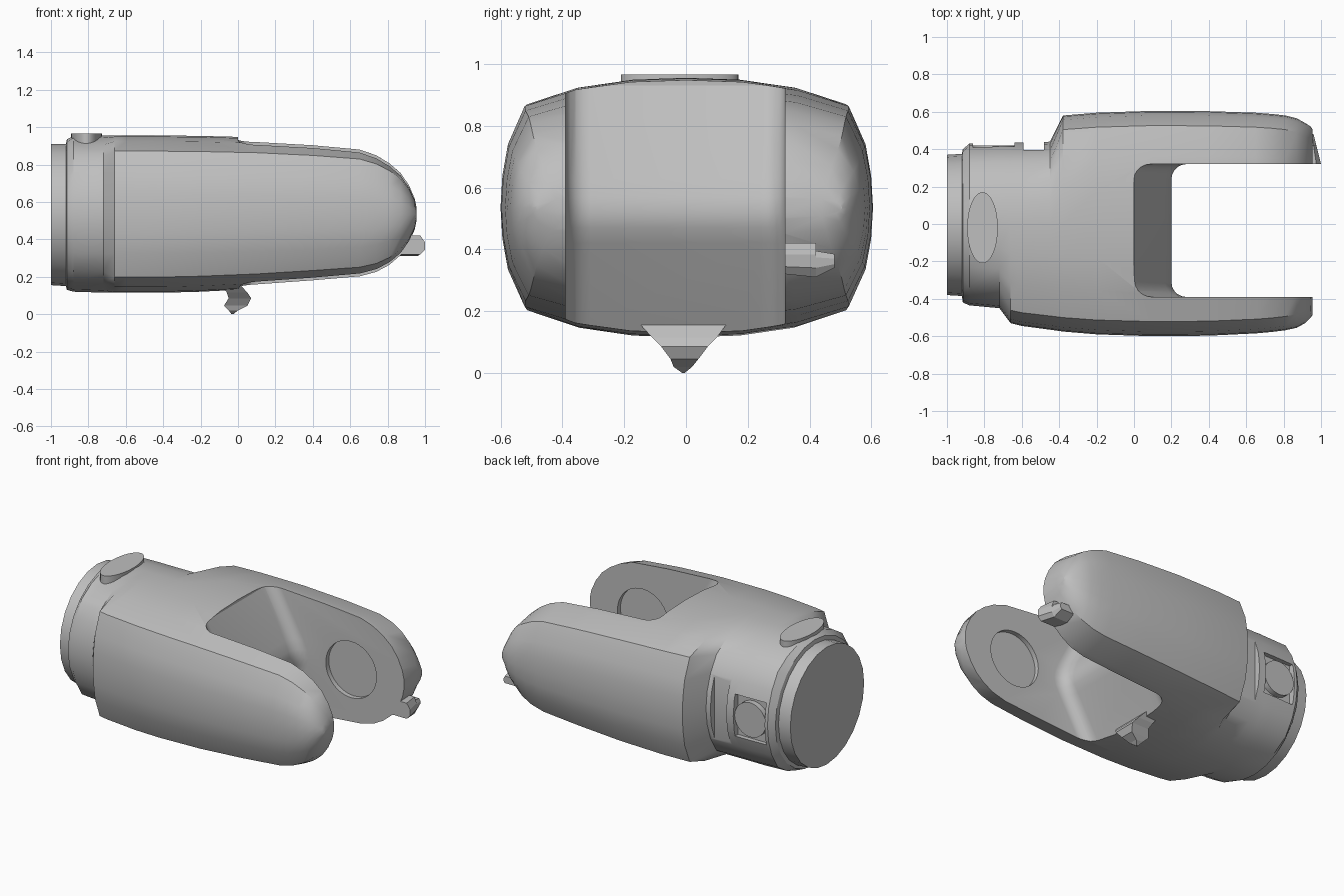
import bpy, bmesh, math
from mathutils import Matrix

cube = bpy.data.objects.get("Cube")
if cube:
    bpy.data.objects.remove(cube, do_unlink=True)

grey = bpy.data.materials.new("plain_grey")
grey.use_nodes = True
TONE = (0.52, 0.52, 0.52, 1)
grey.diffuse_color = TONE
grey.node_tree.nodes["Principled BSDF"].inputs["Base Color"].default_value = TONE
ZC = 0.535  # height of the long axis


def add_object(name, bm):
    bmesh.ops.recalc_face_normals(bm, faces=bm.faces)
    mesh = bpy.data.meshes.new(name)
    bm.to_mesh(mesh)
    bm.free()
    mesh.materials.append(grey)
    ob = bpy.data.objects.new(name, mesh)
    bpy.context.collection.objects.link(ob)
    return ob


def loft(name, rings):
    bm = bmesh.new()
    loops = [[bm.verts.new(p) for p in ring] for ring in rings]
    n = len(loops[0])
    for a, b in zip(loops, loops[1:]):
        for i in range(n):
            j = (i + 1) % n
            bm.faces.new((a[i], a[j], b[j], b[i]))
    bm.faces.new(loops[0])
    bm.faces.new(loops[-1])
    return add_object(name, bm)


def box_ring(x0, x1, y0, y1, z):
    return [(x0, y0, z), (x1, y0, z), (x1, y1, z), (x0, y1, z)]


def box(name, x, y, z):
    return loft(name, [box_ring(*x, *y, h) for h in z])


def cylinder_y(name, x, z, r, y0, y1):
    bm = bmesh.new()
    m = Matrix.Translation((x, (y0 + y1) / 2, z)) @ Matrix.Rotation(math.pi / 2, 4, "X")
    bmesh.ops.create_cone(bm, cap_ends=True, segments=40, radius1=r, radius2=r,
                          depth=y1 - y0, matrix=m)
    return add_object(name, bm)


def activate(ob):
    bpy.ops.object.select_all(action="DESELECT")
    ob.select_set(True)
    bpy.context.view_layer.objects.active = ob


def cut(ob, cutter):
    cutter.hide_render = True
    mod = ob.modifiers.new("cut", "BOOLEAN")
    mod.operation = "DIFFERENCE"
    mod.solver = "EXACT"
    mod.object = cutter
    activate(ob)
    bpy.ops.object.modifier_apply(modifier=mod.name)
    bpy.data.objects.remove(cutter, do_unlink=True)


def smooth(ob, angle):
    activate(ob)
    bpy.ops.object.shade_smooth_by_angle(angle=math.radians(angle))


# Cross-section: round at the collar, shouldered where the arms bulge out
SHOULDER = [(0, 1), (.3, .985), (.6, .925), (.87, .8), (.96, .5), (.99, .25), (1, 0)]
ROUND = [(math.sin(math.radians(a)), math.cos(math.radians(a))) for a in range(0, 91, 15)]


def quarter(x, w, h):
    low = 0 if x < -.91 else .3
    k = min(1, max(low, (w - .43) / .1)) if x < 0 else 1
    return [(w * (a[0] * (1 - k) + b[0] * k), h * (a[1] * (1 - k) + b[1] * k))
            for a, b in zip(ROUND, SHOULDER)]


def section(x, front, back, top, bottom):
    pts = [(y, z) for y, z in quarter(x, back, top)]
    pts += [(y, -z) for y, z in quarter(x, back, bottom)[-2::-1]]
    pts += [(-y, -z) for y, z in quarter(x, front, bottom)[1:]]
    pts += [(-y, z) for y, z in quarter(x, front, top)[-2:0:-1]]
    return [(x, y, ZC + z) for y, z in pts]


# Main housing: x, front width, back width, height above and below the axis
stations = [
    (-1, .38, .37, .375, .38), (-.92, .385, .375, .375, .385),
    (-.915, .42, .40, .40, .405), (-.88, .435, .43, .418, .415),
    (-.72, .45, .435, .42, .42), (-.66, .53, .435, .42, .42),
    (-.6, .545, .435, .42, .42), (-.45, .565, .44, .42, .42),
    (-.38, .575, .58, .42, .42), (-.2, .59, .595, .418, .415),
    (.1, .60, .605, .41, .40), (.4, .597, .603, .392, .377),
    (.65, .585, .595, .368, .355), (.74, .577, .588, .335, .33),
    (.81, .568, .58, .29, .29), (.87, .555, .565, .235, .235),
    (.915, .53, .54, .165, .165), (.945, .50, .52, .09, .09),
    (.955, .485, .505, .035, .035),
]
housing = loft("fork_housing", [section(*s) for s in stations])

# Slot between the arms, with a ridged floor and rounded inner corners
FRONT, BACK, R = -.39, .32, .08


def slot_ring(x, z):
    ring = [(1.3, FRONT, z)]
    turns = [math.radians(a) for a in range(0, 91, 18)]
    ring += [(x + R - R * math.sin(t), FRONT + R - R * math.cos(t), z) for t in turns]
    ring += [(x + R - R * math.cos(t), BACK - R + R * math.sin(t), z) for t in turns]
    return ring + [(1.3, BACK, z)]


floor = [(0, -.1), (0, .13), (.165, .42), (.19, .47), (.2, .52),
         (.19, .57), (.165, .63), (0, .93), (0, 1.1)]
cut(housing, loft("slot_cutter", [slot_ring(x, z) for x, z in floor]))

# Round bearing recesses on the inner faces of both arms
cut(housing, cylinder_y("bearing_cutter", .58, .53, .18, FRONT - .03, BACK + .03))

# Worn pocket and groove on the back of the collar
cut(housing, box("pocket_cutter", (-.86, -.64), (.385, .6), (.4, .67)))
cut(housing, box("groove_cutter", (-.59, -.48), (.395, .5), (.25, .82)))
smooth(housing, 28)

boss = cylinder_y("back_boss", -.75, .535, .11, .34, .42)
smooth(boss, 30)

# Oval cap on top
bm = bmesh.new()
bmesh.ops.create_cone(bm, cap_ends=True, segments=40, radius1=1, radius2=1, depth=.1,
                      matrix=Matrix.Translation((-.81, -.02, .915)) @ Matrix.Diagonal((.082, .19, 1, 1)))
smooth(add_object("top_cap", bm), 30)

# Pointed nub under the slot
loft("bottom_nub", [
    box_ring(-.09, 0, -.16, .14, .17), box_ring(-.06, .05, -.11, .1, .115),
    box_ring(-.05, .07, -.08, .07, .085), box_ring(-.075, .05, -.05, .04, .045),
    box_ring(-.05, 0, -.04, .02, .02), box_ring(-.035, -.025, -.012, -.005, 0)])

# Small lug at the tip of the back arm
outline = [(.32, .32), (.42, .31), (.48, .34), (.48, .385), (.42, .395), (.42, .42), (.32, .42)]
loft("arm_lug", [
    [(.86, y, z) for y, z in outline],
    [(.975 - .15 * (y - .32), y, z) for y, z in outline],
    [(1 - .25 * (y - .32), y, .36 + (z - .36) * .4) for y, z in outline]])
